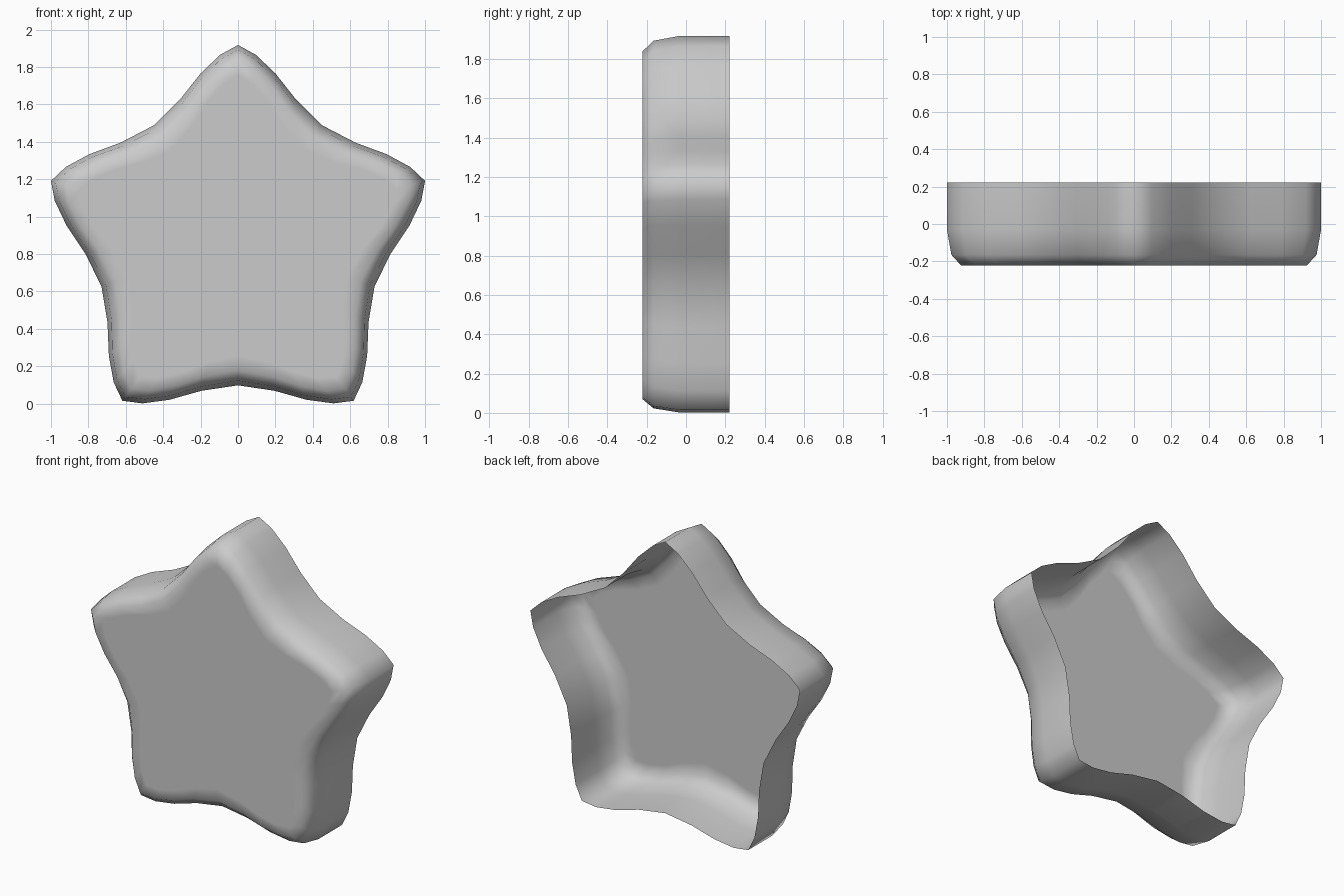
import bpy, bmesh, math

if "Cube" in bpy.data.objects:
    bpy.data.objects.remove(bpy.data.objects["Cube"], do_unlink=True)

CENTRE_Z = 0.866

# Half an arm, from tip to valley: (angle in degrees, radius)
half_arm = [(0, 1.0515), (5.43, 1.004), (12.5, 0.922), (22.2, 0.821), (36, 0.768)]
arm = half_arm + [(72 - a, r) for a, r in half_arm[-2:0:-1]]
outline = [(math.radians(a + 72 * k), r) for k in range(5) for a, r in arm]

# Shell section, from the open back to the front: (y, radial inset)
section = [(0.222, 0), (-0.03, 0), (-0.165, 0.025), (-0.222, 0.08), (-0.222, 0.16)]

# Star shell, open at the back
bm = bmesh.new()
rings = [[bm.verts.new(((r - inset) * math.sin(a), y, CENTRE_Z + (r - inset) * math.cos(a)))
          for a, r in outline] for y, inset in section]
count = len(outline)
for back, front in zip(rings, rings[1:]):
    for i in range(count):
        j = (i + 1) % count
        bm.faces.new((back[i], front[i], front[j], back[j]))
bm.faces.new(rings[-1][::-1])

mesh = bpy.data.meshes.new("star_shell")
bm.to_mesh(mesh)
bm.free()
for face in mesh.polygons:
    face.use_smooth = True

# Plain grey material
grey = bpy.data.materials.new("light_grey")
grey.use_nodes = True
colour = (0.6, 0.6, 0.6, 1)
grey.diffuse_color = colour
grey.node_tree.nodes["Principled BSDF"].inputs["Base Color"].default_value = colour
mesh.materials.append(grey)

star = bpy.data.objects.new("star_shell", mesh)
bpy.context.collection.objects.link(star)
